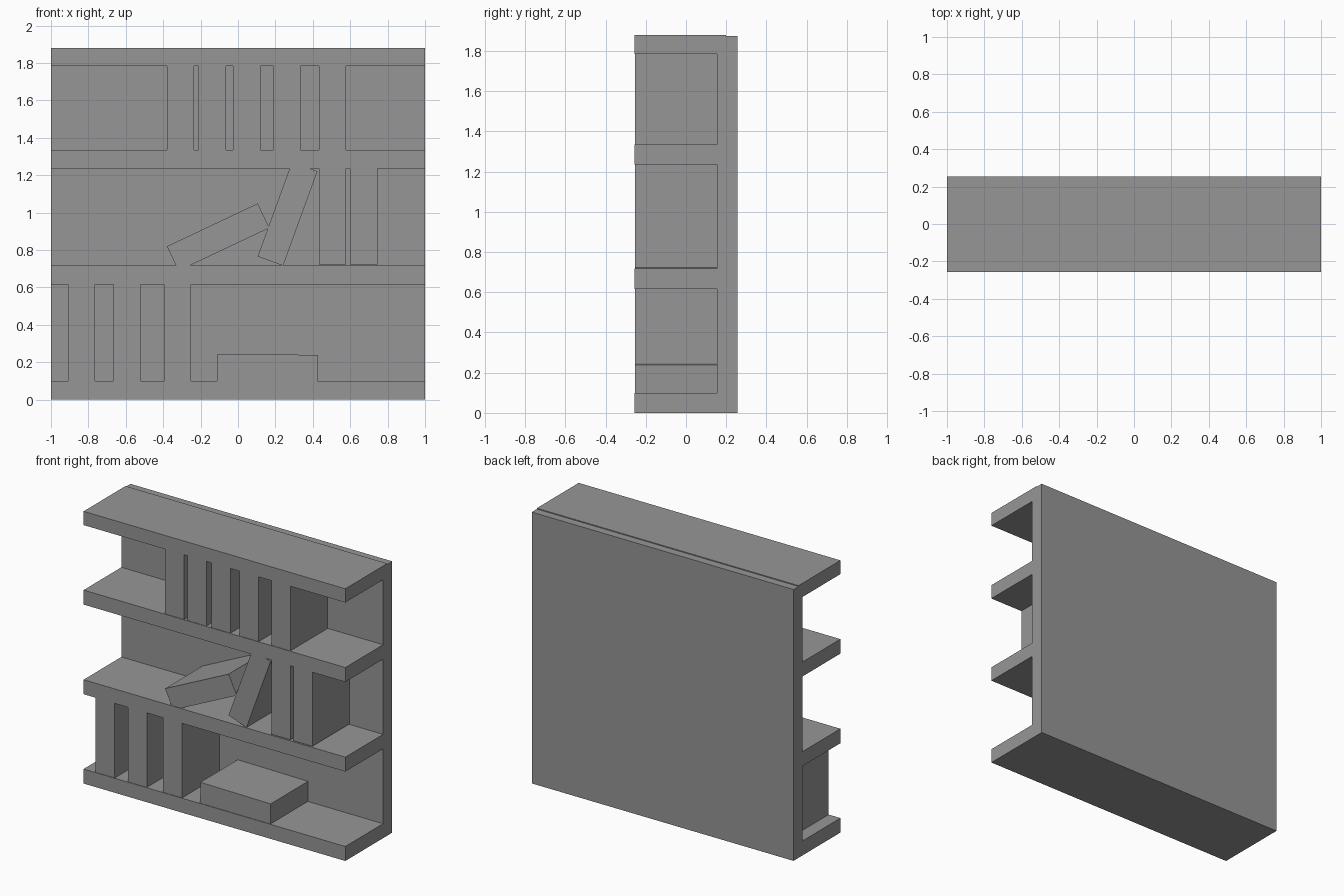
import bpy
import math
from mathutils import Matrix, Vector

cube = bpy.data.objects.get("Cube")
if cube:
    bpy.data.objects.remove(cube, do_unlink=True)

grey = bpy.data.materials.new("plain grey")
grey.use_nodes = True
GREY = (0.305, 0.305, 0.305, 1.0)
grey.diffuse_color = GREY
grey.node_tree.nodes["Principled BSDF"].inputs["Base Color"].default_value = GREY


def box(name, low, high, turn=0.0):
    """Box between two corners, turned clockwise (seen from the front) about its low corner."""
    low, high = Vector(low), Vector(high)
    bpy.ops.mesh.primitive_cube_add(size=1)
    ob = bpy.context.object
    ob.name = ob.data.name = name
    size = high - low
    ob.data.transform(Matrix.Translation(size / 2) @ Matrix.Diagonal(size).to_4x4())
    ob.data.transform(Matrix.Rotation(math.radians(turn), 4, 'Y'))
    ob.location = low
    ob.data.materials.append(grey)
    return ob


# Case: back panel and four boards let into it
BACK, FRONT = 0.255, -0.257
box("back_panel", (-1, 0.155, 0), (1, BACK, 1.874))
boards = {"bottom_board": (0, 0.1), "lower_board": (0.617, 0.717),
          "upper_board": (1.236, 1.336), "top_board": (1.785, 1.88)}
for name, (z0, z1) in boards.items():
    box(name, (-1, FRONT, z0), (1, 0.2, z1))

# Books: all the same size, reaching from the front to the back panel
WIDE, TALL = 0.145, 0.537
BOOK_FRONT, BOOK_BACK = -0.253, 0.175


def book(name, x, z, width=WIDE, height=TALL, turn=0.0):
    return box(name, (x, BOOK_FRONT, z), (x + width, BOOK_BACK, z + height), turn)


for i, x in enumerate((-0.38, -0.21, -0.026, 0.19, 0.432)):
    book(f"top_shelf_book_{i + 1}", x, 1.29, height=0.52)
for i, x in enumerate((0.432, 0.6)):
    book(f"middle_shelf_book_{i + 1}", x, 0.722)
for i, x in enumerate((-0.91, -0.665, -0.395)):
    book(f"bottom_shelf_book_{i + 1}", x, 0.098)

# Leaning books and the one lying flat
book("leaning_book", 0.105, 0.766, turn=20)
book("fallen_book", -0.318, 0.689, TALL, WIDE, turn=-25.3)
book("flat_book", -0.112, 0.1, TALL, WIDE, turn=0.6)
